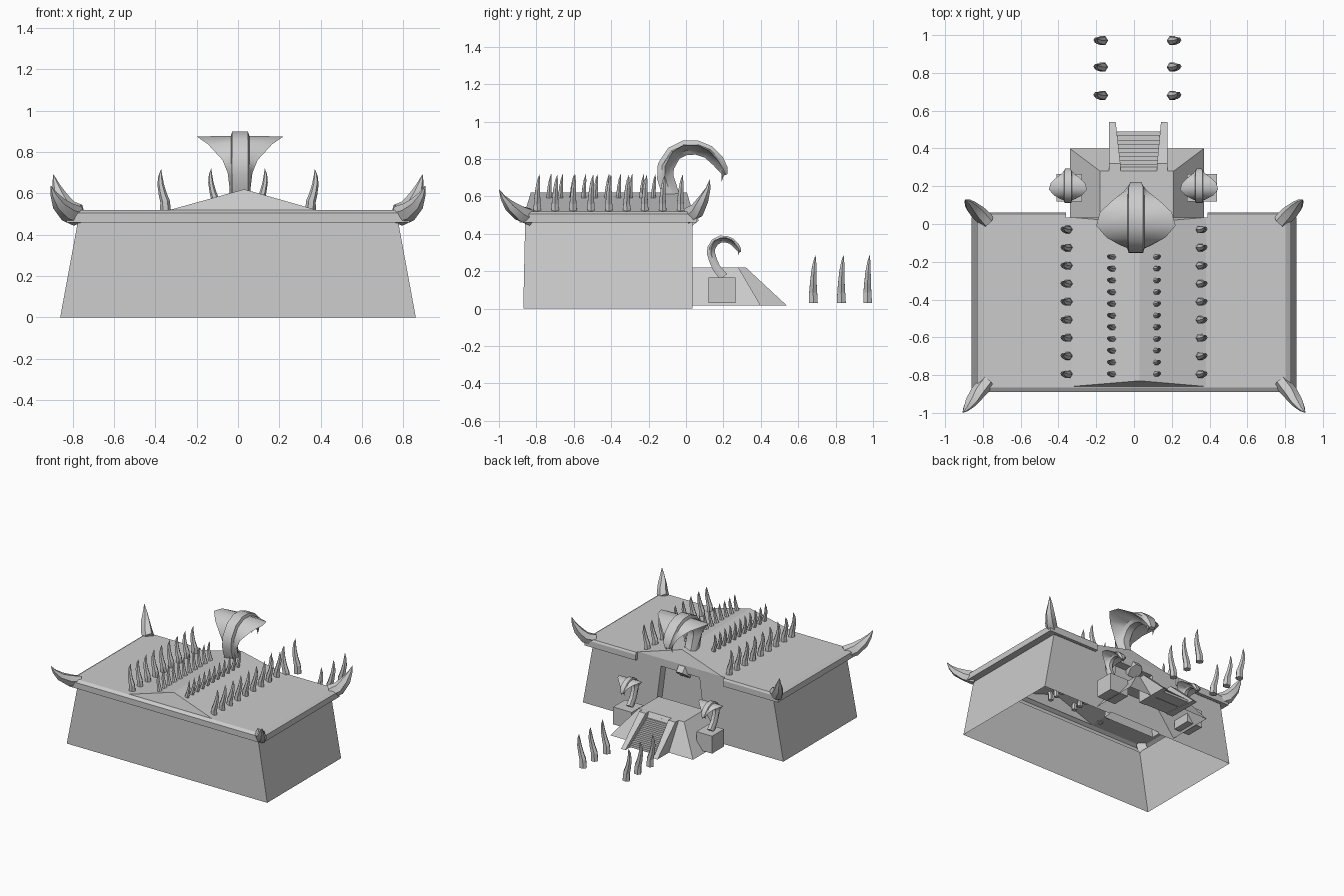
import bpy, bmesh, math
from mathutils import Vector

if "Cube" in bpy.data.objects:
    bpy.data.objects.remove(bpy.data.objects["Cube"])


def mesh(name, verts, faces, smooth=False, fix=True):
    me = bpy.data.meshes.new(name)
    me.from_pydata([tuple(v) for v in verts], [], faces)
    bm = bmesh.new()
    bm.from_mesh(me)
    bmesh.ops.remove_doubles(bm, verts=bm.verts, dist=1e-5)
    if fix:
        bmesh.ops.recalc_face_normals(bm, faces=bm.faces)
    bm.to_mesh(me)
    bm.free()
    ob = bpy.data.objects.new(name, me)
    bpy.context.collection.objects.link(ob)
    if smooth:
        bpy.ops.object.select_all(action='DESELECT')
        ob.select_set(True)
        bpy.context.view_layer.objects.active = ob
        bpy.ops.object.shade_smooth_by_angle(angle=math.radians(40))
    return ob


def loft(name, rings, start=True, end=True, smooth=False):
    n = len(rings[0])
    verts = [p for r in rings for p in r]
    faces = [(i * n + j, i * n + (j + 1) % n, (i + 1) * n + (j + 1) % n, (i + 1) * n + j)
             for i in range(len(rings) - 1) for j in range(n)]
    if start:
        faces.append(tuple(range(n))[::-1])
    if end:
        faces.append(tuple(range(len(verts) - n, len(verts))))
    return mesh(name, verts, faces, smooth)


def rect(x0, x1, y0, y1, z):
    return [(x0, y0, z), (x1, y0, z), (x1, y1, z), (x0, y1, z)]


def tube(name, path, radii, sides=6, flat=1.0, smooth=False):
    pts = [Vector(p) for p in path]
    rings = []
    for i, p in enumerate(pts):
        t = (pts[min(i + 1, len(pts) - 1)] - pts[max(i - 1, 0)]).normalized()
        u = t.cross(Vector((0, 1, 0))).normalized()
        v = u.cross(t)
        rings.append([p + radii[i] * (u * math.cos(a) + v * math.sin(a) * flat)
                      for a in (k * math.tau / sides for k in range(sides))])
    return loft(name, rings, smooth=smooth)


# Tapered hall walls, open below, with a doorway gap in the +y side
F = 0.035
B = [(-.86, F, 0), (-.86, -.87, 0), (.86, -.87, 0), (.86, F, 0), (.25, F, 0), (-.20, F, 0)]
T = [(-.775, F, .46), (-.775, -.86, .46), (.775, -.86, .46), (.775, F, .46), (.19, F, .46), (-.14, F, .46)]
mesh("hall_walls", B + T, [(i, (i + 1) % 6, (i + 1) % 6 + 6, i + 6) for i in (0, 1, 2, 3, 5)])

# Shallow door recess
D = [(-.20, F, 0), (-.14, F, .46), (.19, F, .46), (.25, F, 0)]
D2 = [(x, -.03, z) for x, _, z in D]
mesh("door_recess", D + D2, [(0, 1, 5, 4), (1, 2, 6, 5), (2, 3, 7, 6), (4, 5, 6, 7)])


# Roof rim, notched in front of the doorway
def outline(a, f, b, z):
    return [(-a, f, z), (-.36, f, z), (-.36, F, z), (.39, F, z), (.39, f, z),
            (a, f, z), (a, b, z), (-a, b, z)]


loft("roof_rim", [outline(.775, F + .001, -.86, .46), outline(.83, .06, -.89, .46),
                  outline(.83, .06, -.89, .505), outline(.805, .052, -.865, .52)], False, False)

# Flat roof sheets and the low central gable
for nm, x0, x1 in (("roof_left", -.805, -.36), ("roof_right", .39, .805)):
    mesh(nm, rect(x0, x1, -.865, .052, .52), [(0, 1, 2, 3)], fix=False)
mesh("gable_roof",
     [(-.36, -.865, .52), (-.33, -.86, .52), (.03, -.83, .62), (.38, -.86, .52), (.39, -.865, .52),
      (-.36, F, .52), (-.33, F, .52), (.03, .005, .62), (.38, F, .52), (.39, F, .52)],
     [(0, 1, 6, 5), (1, 2, 7, 6), (2, 3, 8, 7), (3, 4, 9, 8), (1, 3, 2), (6, 7, 8), (0, 4, 3, 1)], fix=False)

# Entrance platform
loft("entrance_platform", [rect(-.34, .37, F, .40, .015), rect(-.18, .21, F, .28, .22)], False)

# Stair cheeks
side = [(.27, .015), (.27, .22), (.32, .22), (.54, .015)]
for nm, outer, top_in, low_in in (("stair_cheek_left", -.133, -.072, -.097),
                                  ("stair_cheek_right", .178, .122, .143)):
    inner = [low_in if y > .5 else top_in for y, z in side]
    loft(nm, [[(outer, y, z) for y, z in side],
              [(x, y, z) for x, (y, z) in zip(inner, side)]])

# Stairs: one stepped profile
N = 10
prof = [(.27, .02)]
for i in range(N):
    z = .20 - .18 * i / N
    prof += [(.27 + .22 * i / N, z), (.27 + .22 * (i + 1) / N, z)]
prof.append((.49, .02))
loft("stairs", [[(-.095, y, z) for y, z in prof], [(.14, y, z) for y, z in prof]])


# Hooded serpent: lofted sections of (y, z, hood half width, body half width, half thickness)
PATH = [(.03, .44, .05, .045, .05), (-.05, .54, .05, .045, .045), (-.085, .62, .05, .045, .045),
        (-.11, .70, .06, .045, .045), (-.108, .76, .085, .045, .045), (-.065, .83, .155, .045, .042),
        (-.005, .86, .21, .045, .04), (.06, .86, .19, .045, .038), (.12, .837, .125, .045, .036),
        (.17, .79, .065, .045, .034), (.20, .745, .04, .035, .025), (.212, .715, .022, .02, .012)]


def serpent(name, cx, oy, oz, s):
    def put(x, y, z):
        return (cx + s * x, oy + s * (y + .17), oz + s * (z - .9))
    rings = []
    for i, (y, z, w, n, t) in enumerate(PATH):
        a, b = PATH[max(i - 1, 0)], PATH[min(i + 1, len(PATH) - 1)]
        d = Vector((b[0] - a[0], b[1] - a[1])).normalized()
        e = .1 * max(w - .05, 0)
        sec = [(-w, e), (-n, t * .45), (-.85 * n, t), (.85 * n, t), (n, t * .45), (w, e),
               (n, -t * .4), (.6 * n, -t), (-.6 * n, -t), (-n, -t * .4)]
        rings.append([put(u, y - d.y * v, z + d.x * v) for u, v in sec])
    loft(name, rings, smooth=True)
    for k in (-1, 1):
        tube(name + "_fang", [put(k * .025, .185, .75), put(k * .025, .197, .715), put(k * .024, .19, .68)],
             [.009 * s, .007 * s, .001 * s], 5)


serpent("roof_serpent", .01, -.17, .90, 1.0)

# Guardian serpents on square pedestals
for nm, cx in (("left", -.35), ("right", .345)):
    loft(nm + "_pedestal", [rect(cx - .065, cx + .095, .12, .265, .03), rect(cx - .065, cx + .095, .12, .265, .165)]
         if cx > 0 else [rect(cx - .06, cx + .075, .12, .265, .03), rect(cx - .06, cx + .075, .12, .265, .165)])
    serpent(nm + "_guardian_serpent", cx, .105, .39, .48)


# Rib spikes, bowed outward
def rib(name, x, y, z, h, k, r):
    prof = [(-.3, 0, 1.0), (0, .1, .9), (.25, .6, .75), (.55, 1.0, .6), (.8, 1.05, .38), (1, .9, .03)]
    path = [(x + k * .12 * h * (o - .4), y + .012 * q * q, z + h * (q + .3) / 1.3) for q, o, _ in prof]
    tube(name, path, [r * f for *_, f in prof], 6, .9)


for k in (-1, 1):
    for i in range(9):
        rib("outer_roof_rib", k * .36, -.03 - .0957 * i, .515, .20, k, .026)
    for i in range(11):
        rib("inner_roof_rib", k * .118, -.175 - .062 * i, .53, .19, k, .021)
    for y in (.68, .83, .97):
        rib("path_rib", .018 + k * .197, y, .03, .255, k, .03)

# Corner horns
RADII = [.05, .048, .036, .018, .002]
for k in (-1, 1):
    tube("rear_corner_horn", [(k * x, y, z) for x, y, z in
         ((.775, .015, .50), (.825, .06, .525), (.862, .095, .585), (.88, .118, .64), (.893, .128, .69))],
         RADII, 6, .8, True)
    tube("front_corner_horn", [(k * x, y, z) for x, y, z in
         ((.775, -.835, .49), (.825, -.89, .51), (.865, -.945, .55), (.89, -.98, .595), (.905, -.998, .635))],
         RADII, 6, .8, True)
